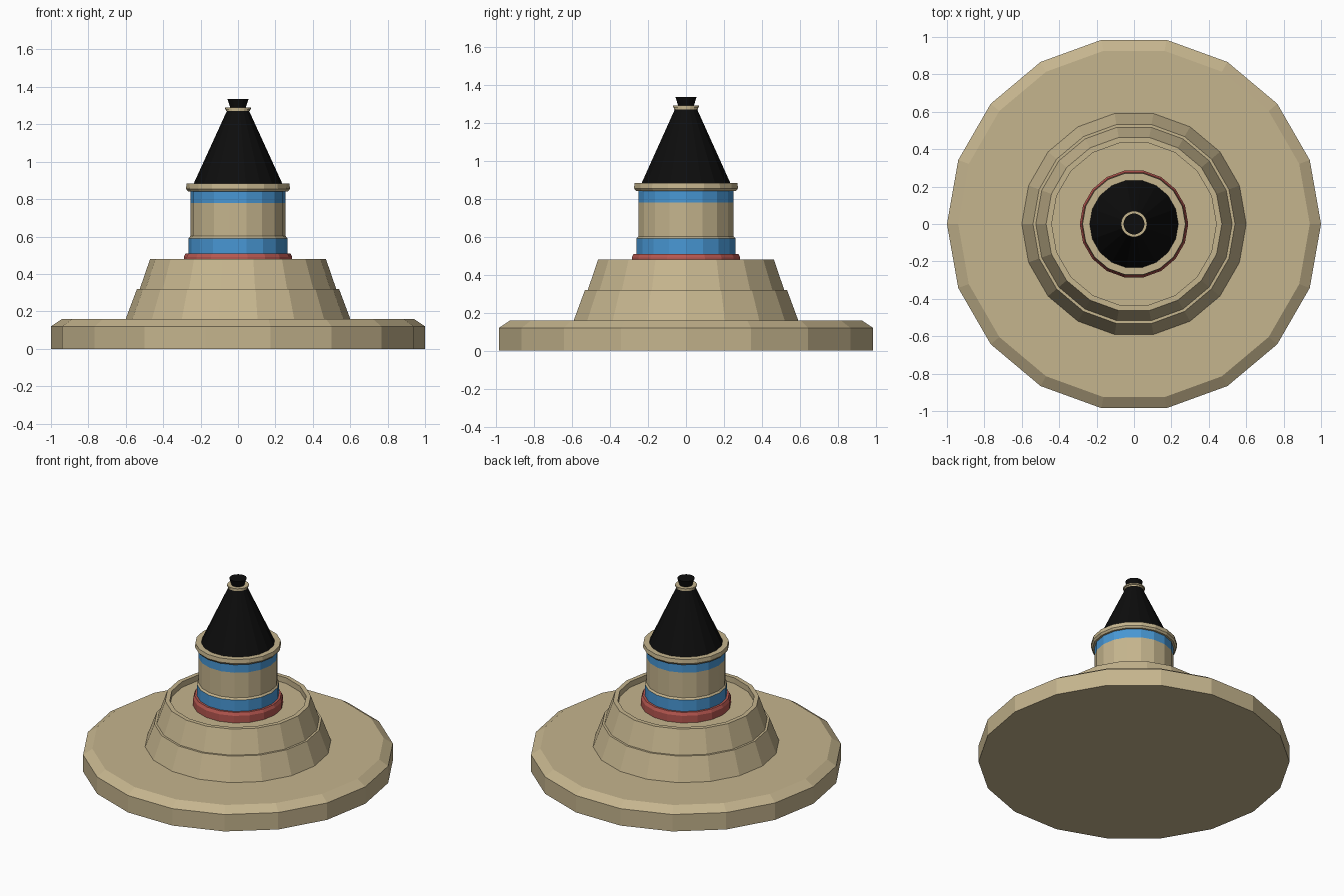
import bpy, bmesh, math

if "Cube" in bpy.data.objects:
    bpy.data.objects.remove(bpy.data.objects["Cube"])

SIDES = 18


def material(name, color):
    m = bpy.data.materials.new(name)
    m.diffuse_color = (*color, 1.0)
    m.use_nodes = True
    m.node_tree.nodes["Principled BSDF"].inputs["Base Color"].default_value = m.diffuse_color
    return m


tan = material("tan", (0.56, 0.46, 0.27))
blue = material("blue", (0.065, 0.31, 0.66))
red = material("red", (0.47, 0.095, 0.08))
black = material("black", (0.004, 0.004, 0.004))


def lathe(name, profile, mat):
    """Revolve (radius, height) points, listed bottom to top, into a faceted part."""
    bm = bmesh.new()
    rings = []
    for r, z in profile:
        if r == 0:
            rings.append([bm.verts.new((0, 0, z))] * SIDES)
        else:
            rings.append([bm.verts.new((r * math.cos(2 * math.pi * i / SIDES),
                                        r * math.sin(2 * math.pi * i / SIDES), z))
                          for i in range(SIDES)])
    for lo, hi in zip(rings, rings[1:]):
        for i in range(SIDES):
            j = (i + 1) % SIDES
            quad = list(dict.fromkeys((lo[i], lo[j], hi[j], hi[i])))
            bm.faces.new(quad)
    me = bpy.data.meshes.new(name)
    bm.to_mesh(me)
    bm.free()
    me.materials.append(mat)
    ob = bpy.data.objects.new(name, me)
    bpy.context.collection.objects.link(ob)
    return ob


# Wide chamfered base disc with the stepped pedestal and its recessed top
lathe("base_and_pedestal", [(0, 0), (1, 0), (1, 0.12), (0.94, 0.16), (0.60, 0.16),
                            (0.54, 0.32), (0.525, 0.32), (0.47, 0.48), (0.44, 0.48),
                            (0.44, 0.44), (0.285, 0.44)], tan)
# Red seat ring in the recess
lathe("seat_ring", [(0.29, 0.44), (0.29, 0.49), (0.28, 0.51), (0.26, 0.51)], red)
# Column: lower blue band, tan shaft, upper blue band, collar
lathe("lower_band", [(0.265, 0.51), (0.265, 0.59)], blue)
lathe("column_shaft", [(0.265, 0.59), (0.255, 0.602), (0.255, 0.78)], tan)
lathe("upper_band", [(0.255, 0.78), (0.255, 0.842)], blue)
lathe("collar", [(0.255, 0.842), (0.268, 0.842), (0.278, 0.855), (0.275, 0.883),
                 (0.235, 0.883)], tan)
# Black cone, its neck ring and the flared tip
lathe("cone", [(0.237, 0.883), (0.06, 1.27)], black)
lathe("neck_ring", [(0.06, 1.27), (0.064, 1.27), (0.064, 1.28), (0.07, 1.28),
                    (0.07, 1.29), (0.042, 1.29)], tan)
lathe("tip", [(0.042, 1.29), (0.056, 1.335), (0, 1.335)], black)
